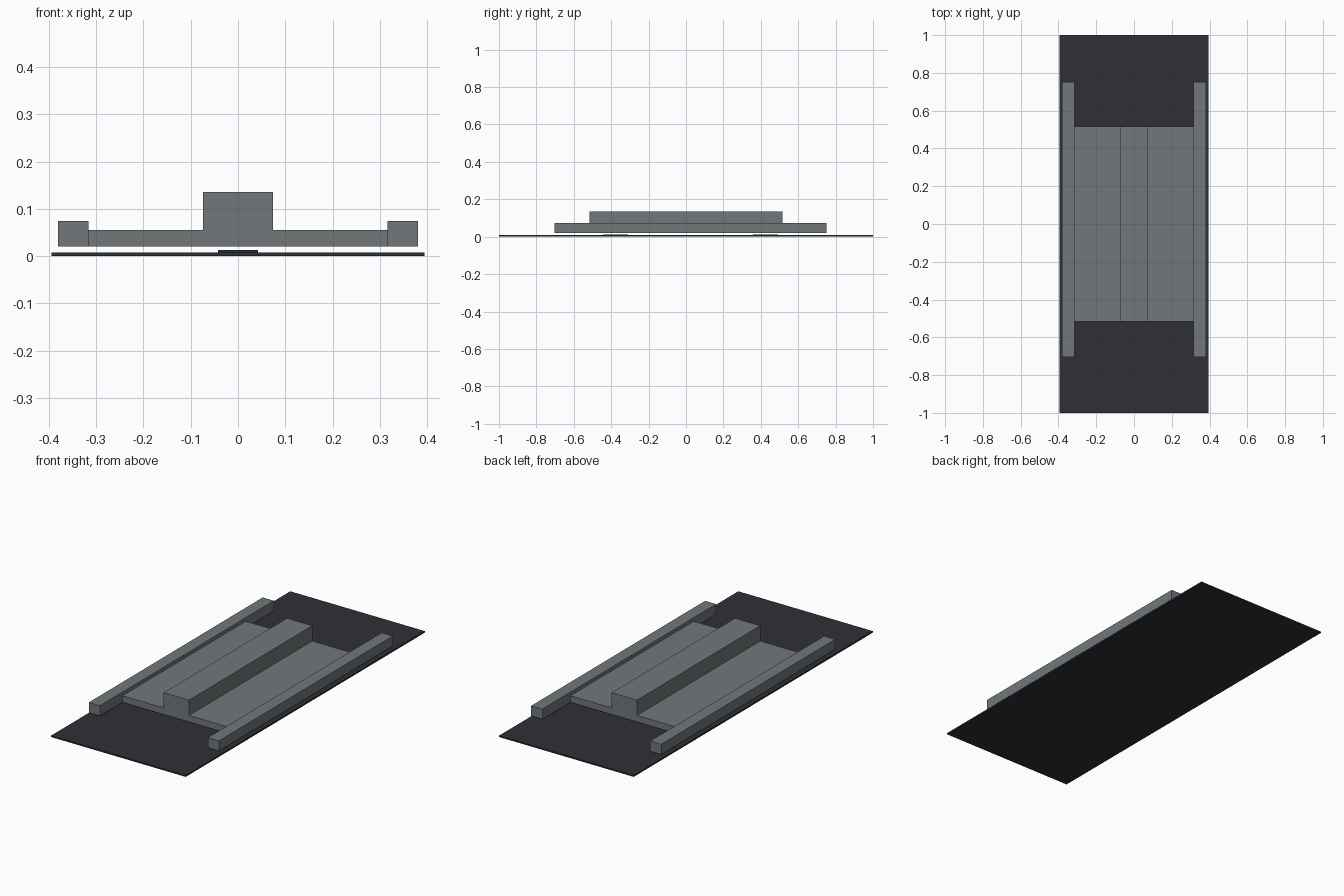
import bpy
import bmesh

cube = bpy.data.objects.get("Cube")
if cube:
    bpy.data.objects.remove(cube, do_unlink=True)


def make_material(name, rgb):
    mat = bpy.data.materials.new(name)
    mat.use_nodes = True
    color = (*rgb, 1.0)
    mat.diffuse_color = color
    mat.node_tree.nodes["Principled BSDF"].inputs["Base Color"].default_value = color
    return mat


def extrude_profile(name, profile, y0, y1, mat):
    """Closed prism: an x-z outline swept along y."""
    bm = bmesh.new()
    face = bm.faces.new([bm.verts.new((x, y0, z)) for x, z in profile])
    swept = bmesh.ops.extrude_face_region(bm, geom=[face], use_keep_orig=True)
    moved = [v for v in swept["geom"] if isinstance(v, bmesh.types.BMVert)]
    bmesh.ops.translate(bm, verts=moved, vec=(0, y1 - y0, 0))
    bmesh.ops.recalc_face_normals(bm, faces=bm.faces)
    mesh = bpy.data.meshes.new(name)
    bm.to_mesh(mesh)
    bm.free()
    mesh.materials.append(mat)
    obj = bpy.data.objects.new(name, mesh)
    bpy.context.collection.objects.link(obj)
    return obj


def box(name, x0, x1, y0, y1, z0, z1, mat):
    return extrude_profile(name, [(x0, z0), (x1, z0), (x1, z1), (x0, z1)], y0, y1, mat)


grey = make_material("mid grey", (0.165, 0.187, 0.197))
dark = make_material("dark slate", (0.029, 0.028, 0.038))

# Thin ground plate and the two pads lying on it
box("base_plate", -0.394, 0.394, -1, 1, 0, 0.008, dark)
for name, y in (("front_pad", -0.377), ("back_pad", 0.425)):
    box(name, -0.042, 0.042, y - 0.067, y + 0.067, 0.008, 0.013, dark)

# Floor panel with its raised central tunnel, as one section
half = [(0.316, 0.02), (0.316, 0.055), (0.074, 0.055), (0.074, 0.136)]
section = half + [(-x, z) for x, z in reversed(half)]
extrude_profile("floor_with_tunnel", section, -0.516, 0.516, grey)

# Side rails
for name, side in (("left_rail", 1), ("right_rail", -1)):
    inner, outer = sorted((side * 0.316, side * 0.381))
    box(name, inner, outer, -0.704, 0.751, 0.02, 0.074, grey)
